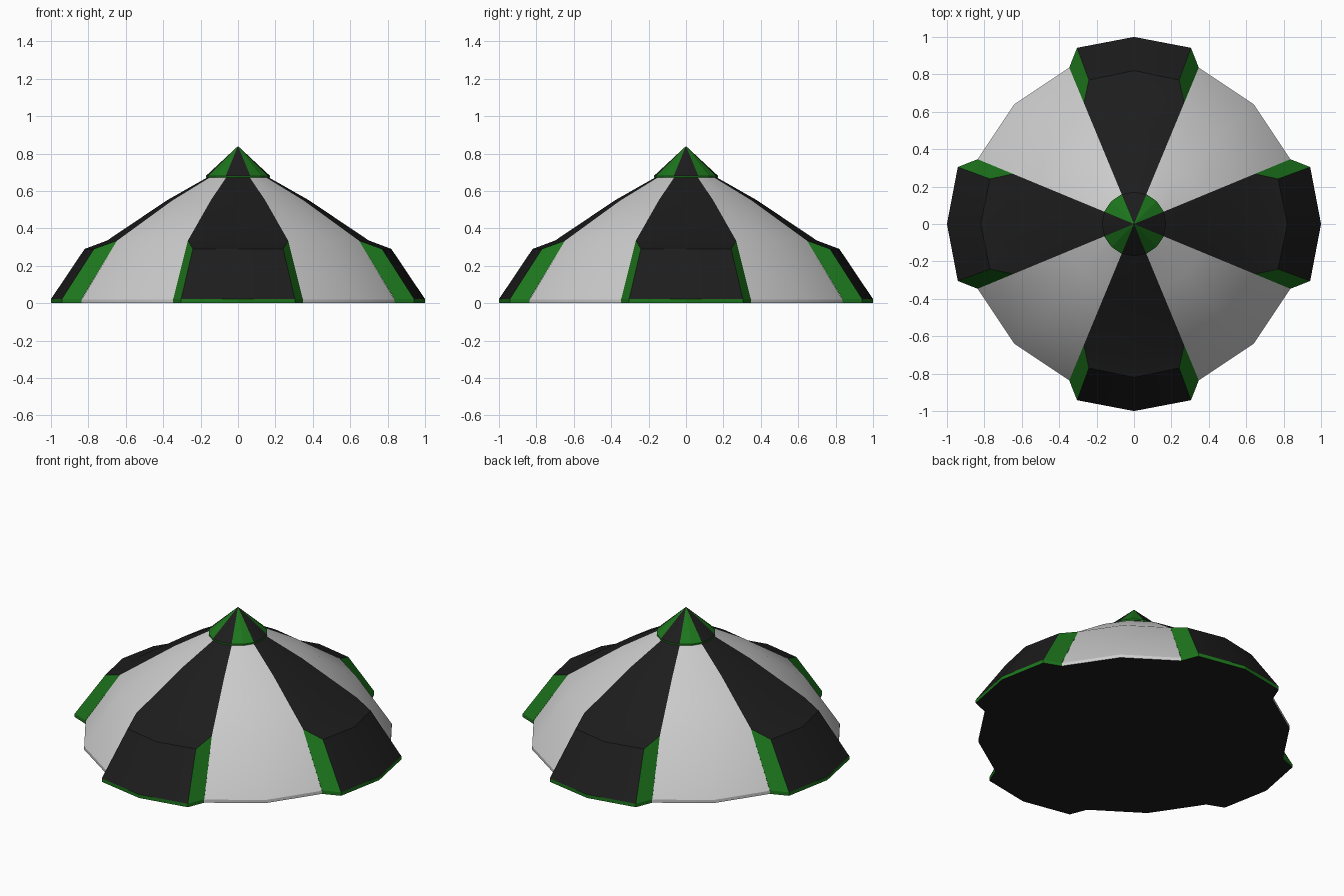
import bpy, bmesh
from math import sin, cos, radians

if "Cube" in bpy.data.objects:
    bpy.data.objects.remove(bpy.data.objects["Cube"])


def material(name, color):
    m = bpy.data.materials.new(name)
    m.diffuse_color = (*color, 1)
    m.use_nodes = True
    m.node_tree.nodes["Principled BSDF"].inputs["Base Color"].default_value = m.diffuse_color
    return m


BLACK = material("black", (0.012, 0.012, 0.012))
GREEN = material("green", (0.012, 0.18, 0.012))


def polar(r, deg, z):
    return (r * cos(radians(deg)), r * sin(radians(deg)), z)


def build(name, patches, mat=None, smooth=True):
    """Skin each patch: rows run top to bottom, columns counter-clockwise."""
    bm = bmesh.new()
    for rows in patches:
        grid = [[bm.verts.new(polar(*p)) for p in row] for row in rows]
        for a, b in zip(grid, grid[1:]):
            for i in range(len(a) - 1):
                bm.faces.new((a[i], b[i], b[i + 1], a[i + 1]))
    bmesh.ops.remove_doubles(bm, verts=bm.verts, dist=0.0005)
    for f in bm.faces:
        f.smooth = smooth
    me = bpy.data.meshes.new(name)
    bm.to_mesh(me)
    bm.free()
    if smooth:
        me.set_sharp_from_angle(angle=radians(30))
    ob = bpy.data.objects.new(name, me)
    bpy.context.collection.objects.link(ob)
    if mat:
        me.materials.append(mat)


def wedge(profile, mid):
    """Two-sided-wide slice of a 16-sided lathe, centred on angle mid."""
    return [[(r, mid + d, z) for d in (-22.5, 0, 22.5)] for r, z in profile]


AXES = (0, 90, 180, 270)
DIAGONALS = (45, 135, 225, 315)
ROOF = [(0.16, 0.68), (0.38, 0.555), (0.70, 0.34)]
CAP = [(0, 0.845), (0.172, 0.685)]
CAP_RIM = [(0.172, 0.685), (0.172, 0.676), (0, 0.676)]

# Grey canopy panels on the diagonals
build("canopy_panels", [wedge(ROOF + [(0.905, 0.025), (0.905, 0.005)], a) for a in DIAGONALS])


# Black stripes, flaring out into raised flaps at the bottom
def stripe(a):
    upper = wedge(CAP, a), wedge(ROOF, a)
    flap = [[(0.70, a - 22.5, 0.34), (0.70, a, 0.34), (0.70, a + 22.5, 0.34)],
            [(0.807, a - 17.4, 0.295), (0.82, a, 0.295), (0.807, a + 17.4, 0.295)],
            [(0.99, a - 17.9, 0.027), (1.0, a, 0.027), (0.99, a + 17.9, 0.027)]]
    return [*upper, flap]


build("stripes", [p for a in AXES for p in stripe(a)], BLACK)


# Green flap sides and hem
def trim(a):
    hem = [[(r, a + d, z) for r, d in ((0.905, -22.5), (0.99, -17.9), (1.0, 0), (0.99, 17.9), (0.905, 22.5))]
           for z in (0.027, 0.005)]
    left = [[(0.70, a - 22.5, 0.34), (0.807, a - 17.4, 0.295)],
            [(0.905, a - 22.5, 0.027), (0.99, a - 17.9, 0.027)]]
    right = [[(0.807, a + 17.4, 0.295), (0.70, a + 22.5, 0.34)],
             [(0.99, a + 17.9, 0.027), (0.905, a + 22.5, 0.027)]]
    return [hem, left, right]


build("flap_trim", [p for a in AXES for p in trim(a)], GREEN, smooth=False)

# Green cap at the peak, with its rim and underside
build("peak_cap", [wedge(CAP, a) for a in DIAGONALS]
      + [wedge(CAP_RIM, a) for a in AXES + DIAGONALS], GREEN, smooth=False)

# Black floor following the hem outline
outline = [(r, a + d, 0.005) for a in AXES
           for r, d in ((0.905, -22.5), (0.99, -17.9), (1.0, 0), (0.99, 17.9), (0.905, 22.5), (0.905, 45))]
outline.append(outline[0])
build("floor", [[outline, [(0, 0, 0.005)] * len(outline)]], BLACK, smooth=False)

# Stand on the ground
for ob in bpy.context.collection.objects:
    ob.location.z = -0.005
